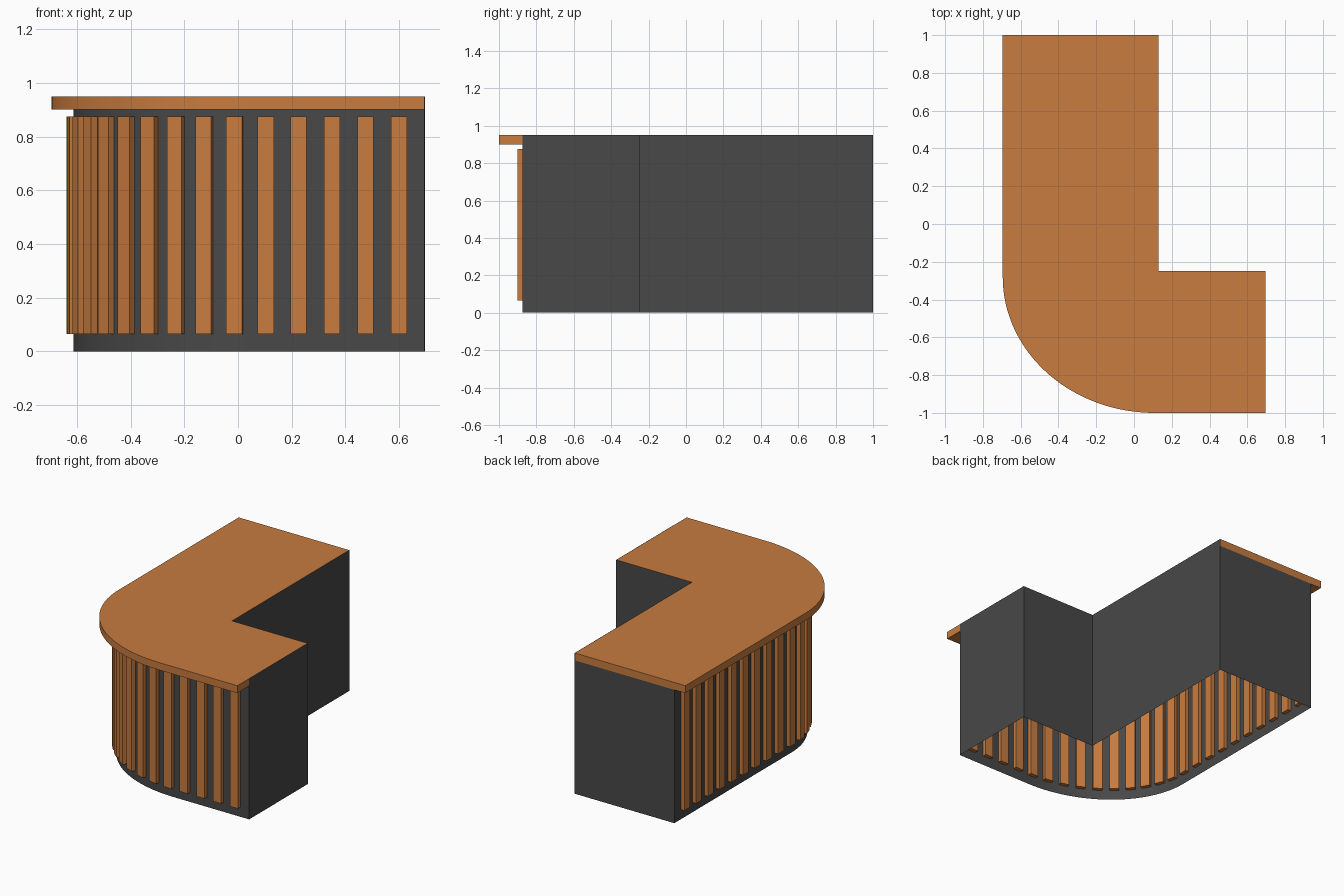
import bpy, bmesh, math
from mathutils import Vector, Matrix

if "Cube" in bpy.data.objects:
    bpy.data.objects.remove(bpy.data.objects["Cube"])

W, L = 0.695, 1.0              # half width and half length
IX, IY = 0.13, -0.25           # inner corner of the L
Z_LIP, Z_TOP = 0.90, 0.95
E = 0.001                      # keeps inner walls just proud of the top


def material(name, rgb):
    m = bpy.data.materials.new(name)
    m.diffuse_color = (*rgb, 1)
    m.use_nodes = True
    m.node_tree.nodes["Principled BSDF"].inputs["Base Color"].default_value = m.diffuse_color
    return m


ORANGE = material("orange_wood", (0.58, 0.20, 0.05))
DARK = material("dark_panel", (0.065, 0.065, 0.065))


def finish(name, bm, mat, smooth=True):
    me = bpy.data.meshes.new(name)
    bm.to_mesh(me)
    bm.free()
    ob = bpy.data.objects.new(name, me)
    bpy.context.collection.objects.link(ob)
    me.materials.append(mat)
    if smooth:
        bpy.ops.object.select_all(action='DESELECT')
        ob.select_set(True)
        bpy.context.view_layer.objects.active = ob
        bpy.ops.object.shade_smooth_by_angle(angle=math.radians(30))
    return ob


def outer_path(cx, cy, rx, ry, n=40):
    """Front edge from the right end, round the corner, to the back end."""
    pts = [(W, cy - ry)]
    for i in range(n + 1):
        t = math.pi / 2 * i / n
        pts.append((cx - rx * math.sin(t), cy - ry * math.cos(t)))
    return pts + [(cx - rx, L)]


def wall(name, pts, z1):
    """Upright sheet along a path."""
    bm = bmesh.new()
    low = [bm.verts.new((x, y, 0)) for x, y in pts]
    high = [bm.verts.new((x, y, z1)) for x, y in pts]
    for i in range(len(pts) - 1):
        bm.faces.new((low[i + 1], low[i], high[i], high[i + 1]))
    bmesh.ops.reverse_faces(bm, faces=bm.faces[:]) if name != "curved_front_panel" else None
    return finish(name, bm, DARK)


# Counter top: an L with a rounded outer corner
bm = bmesh.new()
top_pts = outer_path(0.11, -0.28, 0.805, 0.72) + [(IX, L), (IX, IY), (W, IY)]
face = bm.faces.new([bm.verts.new((x, y, Z_LIP)) for x, y in top_pts])
ret = bmesh.ops.extrude_face_region(bm, geom=[face])
bmesh.ops.translate(bm, vec=(0, 0, Z_TOP - Z_LIP),
                    verts=[g for g in ret["geom"] if isinstance(g, bmesh.types.BMVert)])
bmesh.ops.recalc_face_normals(bm, faces=bm.faces[:])
finish("counter_top", bm, ORANGE)

# Body: open-bottomed thin panels
CX, CY, RX, RY = IX, IY, IX + 0.613, 0.625
panel = outer_path(CX, CY, RX, RY)
wall("curved_front_panel", panel, Z_LIP)
wall("inner_panels", [(W + E, CY - RY), (W + E, IY + E), (IX + E, IY + E), (IX + E, L)], Z_TOP)
wall("back_end_panel", [(IX + E, L), (CX - RX, L)], Z_LIP)

# Slats: boxes set halfway through the front panel
slats = [((0.225 + 0.125 * i, CY - RY), 0.0) for i in range(4)]
for i in range(10):
    t = math.radians(2 + 8.9 * i)
    slope = math.atan2(RY * math.sin(t), RX * math.cos(t))
    slats.append(((CX - RX * math.sin(t), CY - RY * math.cos(t)), slope))
slats += [((CX - RX, -0.225 + 0.125 * i), math.pi / 2) for i in range(10)]
bm = bmesh.new()
for (x, y), a in slats:
    m = (Matrix.Translation((x, y, 0.47)) @ Matrix.Rotation(-a, 4, 'Z')
         @ Matrix.Diagonal((0.06, 0.052, 0.81, 1)))
    bmesh.ops.create_cube(bm, size=1, matrix=m)
finish("front_slats", bm, ORANGE, smooth=False)
